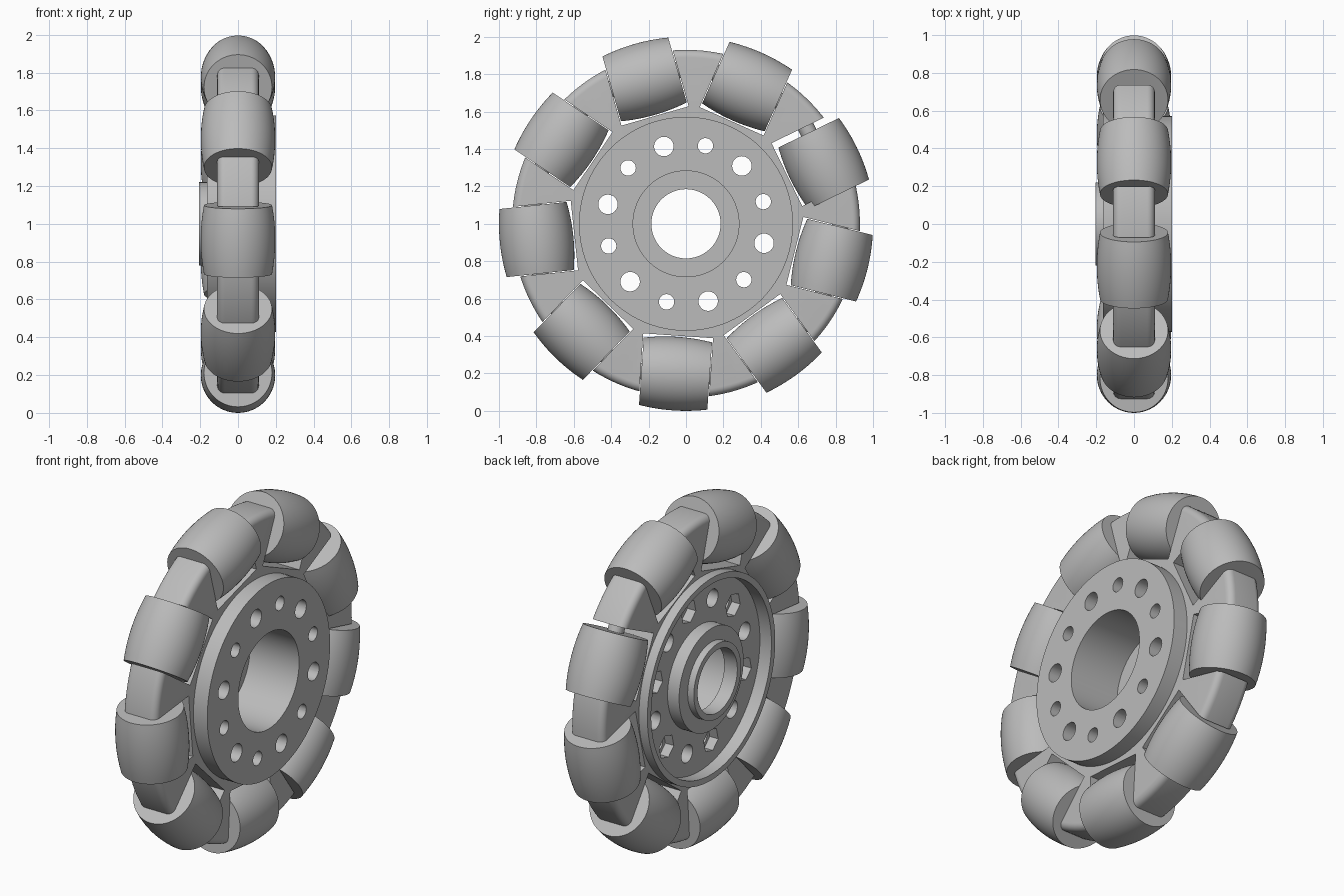
import bpy, bmesh, math
from mathutils import Matrix, Vector

if "Cube" in bpy.data.objects:
    bpy.data.objects.remove(bpy.data.objects["Cube"])

UP = Matrix.Translation((0, 0, 1))          # wheel centre, axle along x
grey = bpy.data.materials.new("mid grey")
grey.diffuse_color = (0.5, 0.5, 0.5, 1)
grey.use_nodes = True
grey.node_tree.nodes["Principled BSDF"].inputs["Base Color"].default_value = grey.diffuse_color


def make(name, bm):
    bmesh.ops.recalc_face_normals(bm, faces=bm.faces)
    me = bpy.data.meshes.new(name)
    bm.to_mesh(me)
    bm.free()
    ob = bpy.data.objects.new(name, me)
    bpy.context.collection.objects.link(ob)
    me.materials.append(grey)
    return ob


def smooth(ob):
    bpy.ops.object.select_all(action='DESELECT')
    ob.select_set(True)
    bpy.context.view_layer.objects.active = ob
    bpy.ops.object.shade_smooth_by_angle(angle=math.radians(28))


def lathe(name, profile, steps, mat):
    """Revolve a closed (x, radius) profile around the x axis."""
    bm = bmesh.new()
    rings = []
    for i in range(steps):
        a = 2 * math.pi * i / steps
        rings.append([bm.verts.new(mat @ Vector((x, r * math.cos(a), r * math.sin(a))))
                      for x, r in profile])
    n = len(profile)
    for i in range(steps):
        p, q = rings[i], rings[(i + 1) % steps]
        for j in range(n):
            k = (j + 1) % n
            bm.faces.new((p[j], p[k], q[k], q[j]))
    return make(name, bm)


def rods(bm, sides, radius, x0, x1, mat):
    """Add a capped prism running along x."""
    turn = Matrix.Translation(((x0 + x1) / 2, 0, 0)) @ Matrix.Rotation(math.pi / 2, 4, 'Y')
    bmesh.ops.create_cone(bm, cap_ends=True, segments=sides, radius1=radius,
                          radius2=radius, depth=x1 - x0, matrix=mat @ turn)


def cut(ob, bm):
    cutter = make("cutter", bm)
    cutter.hide_render = True
    mod = ob.modifiers.new("cut", 'BOOLEAN')
    mod.operation = 'DIFFERENCE'
    mod.solver = 'EXACT'
    mod.object = cutter
    bpy.context.view_layer.objects.active = ob
    bpy.ops.object.modifier_apply(modifier=mod.name)
    bpy.data.objects.remove(cutter)


# Wheel body: hub, counterbore, web, back lip and rounded rim in one profile
F = 0.04
fillet = [(0.07 + F * math.cos(t), 0.89 + F * math.sin(t))
          for t in (math.pi / 2 * i / 6 for i in range(7))]
profile = [(0.2, 0.283), (0.2, 0.572), (0.11, 0.572)] + fillet
profile += [(-x, r) for x, r in reversed(fillet)]
profile += [(-0.11, 0.595), (-0.165, 0.595), (-0.165, 0.56), (-0.09, 0.56),
            (-0.09, 0.30), (-0.165, 0.30), (-0.165, 0.22), (-0.205, 0.22),
            (-0.205, 0.185), (-0.12, 0.185), (-0.12, 0.283)]
body = lathe("wheel_body", profile, 120, UP)

roller_angles = [math.radians(26 + 40 * i) for i in range(9)]

# Roller pockets through the rim
bm = bmesh.new()
for a in roller_angles:
    bmesh.ops.create_cube(bm, size=1, matrix=UP @ Matrix.Rotation(a, 4, 'X')
                          @ Matrix.Translation((0, 0.85, 0))
                          @ Matrix.Diagonal((0.6, 0.5, 0.374, 1)))
cut(body, bm)

# Ring of bolt holes, alternately small and large
bm, hexes = bmesh.new(), bmesh.new()
for i in range(12):
    m = UP @ Matrix.Rotation(math.radians(16 + 30 * i), 4, 'X') @ Matrix.Translation((0, 0.43, 0))
    rods(bm, 32, 0.041 if i % 2 == 0 else 0.052, -0.3, 0.3, m)
    if i % 2 == 0:
        rods(hexes, 6, 0.07, -0.3, -0.035, m)   # nut pocket on the back
cut(body, bm)
cut(body, hexes)
smooth(body)

# Barrel rollers on short axles; the first one has slid along its axle
HALF, CENTRE = 0.183, 0.803
barrel = [(-HALF + 2 * HALF * i / 12, 0) for i in range(13)]
barrel = [(t, math.sqrt(1 - t * t) - CENTRE) for t, _ in barrel]
barrel += [(HALF, 0.04), (-HALF, 0.04)]
pin = [(-0.23, 0.045), (0.23, 0.045), (0.23, 0.01), (-0.23, 0.01)]
for i, a in enumerate(roller_angles):
    place = (UP @ Matrix.Rotation(a, 4, 'X') @ Matrix.Translation((0, CENTRE, 0))
             @ Matrix.Rotation(-math.pi / 2, 4, 'Y'))
    slide = Matrix.Translation((-0.033 if i == 0 else 0, 0, 0))
    smooth(lathe(f"roller_{i + 1}", barrel, 64, place @ slide))
    smooth(lathe(f"roller_axle_{i + 1}", pin, 24, place))
